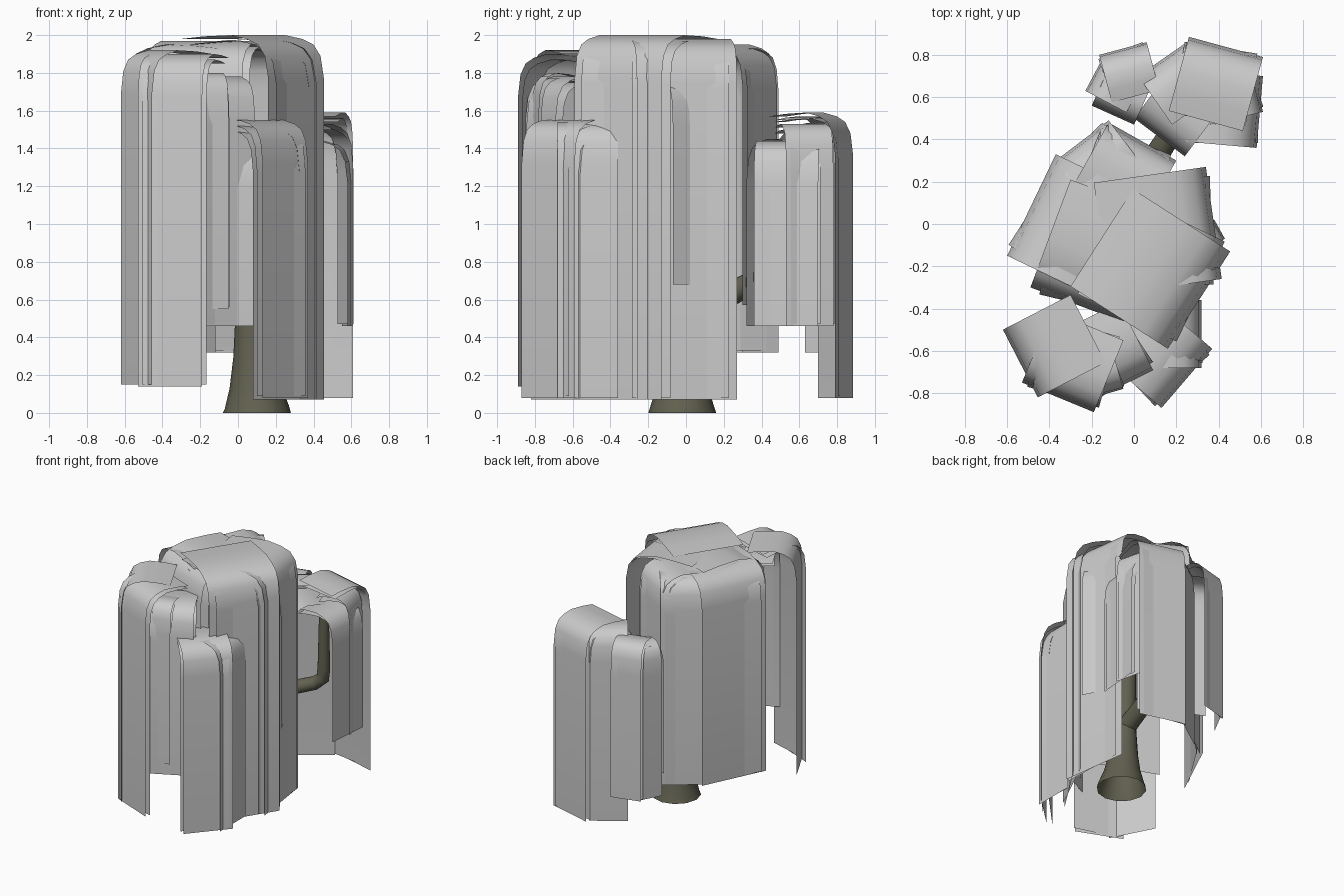
import bpy
import bmesh
from math import radians
from mathutils import Vector, Matrix

default_cube = bpy.data.objects.get("Cube")
if default_cube:
    bpy.data.objects.remove(default_cube, do_unlink=True)


def make_material(name, red, green, blue):
    material = bpy.data.materials.new(name)
    material.use_nodes = True
    colour = (red, green, blue, 1)
    material.diffuse_color = colour
    material.node_tree.nodes["Principled BSDF"].inputs["Base Color"].default_value = colour
    return material


foliage_grey = make_material("foliage grey", 0.6, 0.6, 0.6)
bark_olive = make_material("bark olive", 0.12, 0.118, 0.08)

# Drooping frond outline: fraction of reach, drop below the crown
ARCH = [(0, 0.02), (0.25, 0.007), (0.55, 0), (0.75, 0.02), (0.88, 0.05),
        (0.96, 0.11), (1, 0.23)]


def add_sheet(name, start, end, top, bottom, reach):
    """A sheet that arches outward and hangs from the edge start-end."""
    along = end - start
    outward = Vector((along.y, -along.x)).normalized()
    outline = [(part * reach - reach, top - drop) for part, drop in ARCH]
    outline.append((0, bottom))
    bm = bmesh.new()
    rows = []
    for offset, height in outline:
        rows.append([bm.verts.new((*(corner + outward * offset), height))
                     for corner in (start, end)])
    for upper, lower in zip(rows, rows[1:]):
        bm.faces.new((upper[0], lower[0], lower[1], upper[1]))
    mesh = bpy.data.meshes.new(name)
    bm.to_mesh(mesh)
    bm.free()
    mesh.materials.append(foliage_grey)
    mesh.shade_smooth()
    sheet = bpy.data.objects.new(name, mesh)
    bpy.context.collection.objects.link(sheet)


def add_frond(name, start, end, top, bottom, turn=7):
    """A frond with a slightly turned sheet layered beneath it."""
    start, end = Vector(start), Vector(end)
    width = (end - start).length
    reach = max(width, 0.22)
    add_sheet(name, start, end, top, bottom, reach)
    if turn:
        along = (end - start).normalized()
        pivot = (start + end) / 2 - Vector((along.y, -along.x)) * reach * 0.6
        spin = Matrix.Rotation(radians(turn), 2)
        inner = [pivot + spin @ (corner - pivot) * 0.96 for corner in (start, end)]
        add_sheet(name + "_underlayer", *inner, top - 0.03, bottom + 0.01, reach * 0.95)


# Tall central crown
add_frond("crown_front_left", (0.16, -0.59), (0.455, -0.13), 2, 0.07)
add_frond("crown_left", (0.415, -0.26), (0.34, 0.27), 1.98, 0.07, -6)
add_frond("crown_right", (-0.37, 0.33), (-0.6, -0.15), 1.95, 0.32, -7)
add_frond("crown_front_right", (-0.49, -0.3), (0.02, -0.49), 1.97, 0.46)
add_frond("crown_back_right", (-0.12, 0.49), (-0.37, 0.3), 1.93, 0.32)
add_frond("crown_back_left", (0.2, 0.3), (-0.12, 0.48), 1.95, 0.57)
add_frond("crown_sprig", (0.43, -0.07), (0.38, 0.02), 1.76, 0.68, 0)

# Front right cluster
add_frond("front_right_outer", (-0.62, -0.5), (-0.455, -0.82), 1.92, 0.15, 0)
add_frond("front_right_front", (-0.53, -0.75), (-0.19, -0.89), 1.9, 0.14, 6)
add_frond("front_right_inner", (-0.19, -0.82), (-0.05, -0.78), 1.8, 0.55, 5)
add_frond("front_middle", (-0.23, -0.85), (0.09, -0.69), 1.78, 0.46)

# Low front left cluster
add_frond("front_left_outer", (0.13, -0.87), (0.37, -0.59), 1.55, 0.08, -6)
add_frond("front_left_lining", (0.08, -0.82), (0.33, -0.56), 1.5, 0.07, 0)
add_frond("front_left_side", (0.32, -0.68), (0.32, -0.36), 1.54, 0.08, 5)
add_frond("front_left_inner", (-0.03, -0.74), (0.26, -0.7), 1.42, 0.46, 0)

# Low back left cluster
add_frond("back_left_rear", (0.61, 0.79), (0.26, 0.885), 1.59, 0.08, 6)
add_frond("back_left_inner", (0.25, 0.86), (0.02, 0.7), 1.57, 0.08, 0)
add_frond("back_left_side", (0.58, 0.36), (0.61, 0.7), 1.44, 0.46, 5)
add_frond("back_left_corner", (0.61, 0.53), (0.55, 0.78), 1.53, 0.46)
add_frond("back_left_front", (0.0, 0.5), (0.24, 0.32), 1.45, 0.46, 0)

# Low back right cluster
add_frond("back_right_rear", (0.06, 0.86), (-0.165, 0.8), 1.54, 0.32, 6)
add_frond("back_right_side", (-0.14, 0.8), (-0.23, 0.63), 1.52, 0.32, 0)
add_frond("back_right_front", (-0.2, 0.56), (0, 0.47), 1.5, 0.46, 0)


def add_limb(name, points):
    """A tapered round limb along (x, y, z, radius) points."""
    curve = bpy.data.curves.new(name, "CURVE")
    curve.dimensions = "3D"
    curve.bevel_depth = 1
    curve.bevel_resolution = 4
    spline = curve.splines.new("POLY")
    spline.points.add(len(points) - 1)
    for point, (x, y, z, radius) in zip(spline.points, points):
        point.co = (x, y, z, 1)
        point.radius = radius
    curve.materials.append(bark_olive)
    limb = bpy.data.objects.new(name, curve)
    bpy.context.collection.objects.link(limb)
    # Turn the curve into a mesh
    bpy.ops.object.select_all(action="DESELECT")
    limb.select_set(True)
    bpy.context.view_layer.objects.active = limb
    bpy.ops.object.convert(target="MESH")
    bpy.context.object.data.shade_smooth()


add_limb("trunk", [(0.1, -0.02, 0, 0.18), (0.1, -0.02, 0.03, 0.17), (0.09, -0.02, 0.14, 0.135),
                   (0.08, -0.02, 0.3, 0.105), (0.07, -0.02, 0.5, 0.085),
                   (0.05, -0.02, 1, 0.07), (0.03, -0.02, 1.7, 0.04)])
add_limb("side_branch", [(0.07, 0, 0.52, 0.07), (0.08, 0.2, 0.61, 0.065), (0.11, 0.33, 0.68, 0.06),
                         (0.18, 0.44, 0.76, 0.055), (0.3, 0.53, 0.79, 0.052),
                         (0.36, 0.55, 0.84, 0.05), (0.37, 0.55, 0.92, 0.047),
                         (0.37, 0.55, 1.4, 0.035)])
